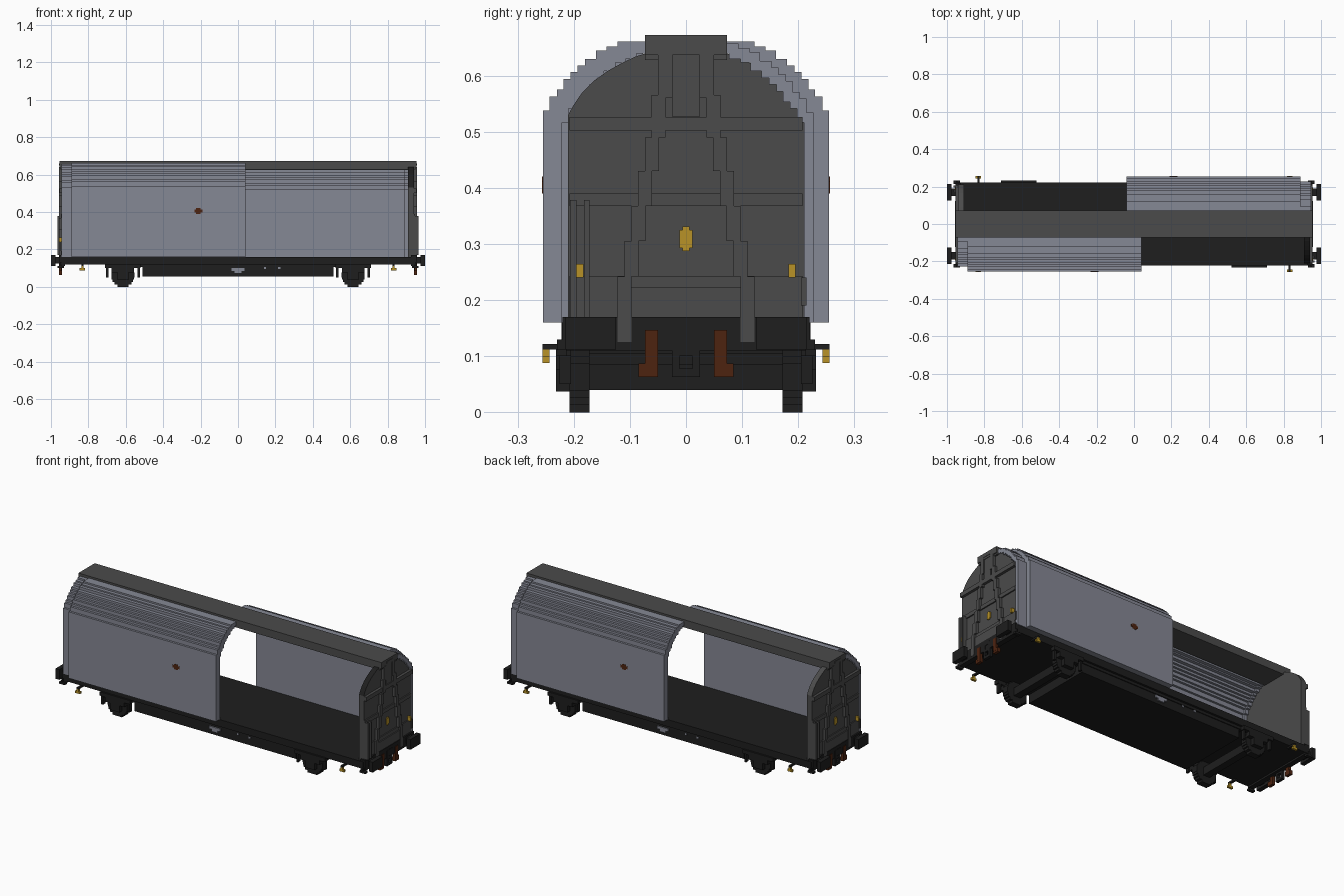
import bpy, bmesh, math
from mathutils import Matrix

if "Cube" in bpy.data.objects:
    bpy.data.objects.remove(bpy.data.objects["Cube"])


def material(name, rgb):
    m = bpy.data.materials.new(name)
    m.use_nodes = True
    m.diffuse_color = (*rgb, 1)
    m.node_tree.nodes["Principled BSDF"].inputs["Base Color"].default_value = (*rgb, 1)
    return m


SILVER = material("silver_blue", (0.235, 0.246, 0.297))
GREY = material("dark_grey", (0.07, 0.07, 0.07))
BLACK = material("black", (0.013, 0.013, 0.013))
YELLOW = material("yellow", (0.48, 0.29, 0.02))
BROWN = material("rust_brown", (0.075, 0.017, 0.005))
U = 0.0125  # step size of the blocky style


class Part:
    """Collects blocks and extruded profiles into one object."""

    def __init__(self, name, *mats):
        self.name, self.mats, self.bm = name, mats, bmesh.new()

    def box(self, x0, x1, y0, y1, z0, z1):
        m = Matrix.Translation(((x0 + x1) / 2, (y0 + y1) / 2, (z0 + z1) / 2))
        m = m @ Matrix.Diagonal((abs(x1 - x0), abs(y1 - y0), abs(z1 - z0), 1))
        bmesh.ops.create_cube(self.bm, size=1, matrix=m)

    def extrude(self, outline, x0, x1):
        face = self.bm.faces.new([self.bm.verts.new((x0, y, z)) for y, z in outline])
        # The starting face is kept, so the solid is closed at both ends
        out = bmesh.ops.extrude_face_region(self.bm, geom=[face], use_keep_orig=True)["geom"]
        verts = [v for v in out if isinstance(v, bmesh.types.BMVert)]
        bmesh.ops.translate(self.bm, verts=verts, vec=(x1 - x0, 0, 0))

    def copy(self, flip_x):
        """Adds a copy mirrored in y, and in x too for a half turn."""
        geom = self.bm.verts[:] + self.bm.edges[:] + self.bm.faces[:]
        for v in bmesh.ops.duplicate(self.bm, geom=geom)["geom"]:
            if isinstance(v, bmesh.types.BMVert):
                v.co.x *= -1 if flip_x else 1
                v.co.y *= -1

    def mirror_y(self):
        self.copy(False)

    def turn(self):
        self.copy(True)

    def done(self, rule=None):
        bmesh.ops.recalc_face_normals(self.bm, faces=self.bm.faces[:])
        if rule:
            for f in self.bm.faces:
                f.material_index = rule(f)
        mesh = bpy.data.meshes.new(self.name)
        self.bm.to_mesh(mesh)
        self.bm.free()
        for m in self.mats:
            mesh.materials.append(m)
        obj = bpy.data.objects.new(self.name, mesh)
        bpy.context.collection.objects.link(obj)


# Stepped arch of the sliding walls: (half width, top of step)
ARCH = [(.255, .538), (.243, .563), (.23, .575), (.218, .594), (.206, .606),
        (.193, .618), (.18, .63), (.16, .645), (.142, .652), (.122, .661)]


def stairs(dy, dz):
    pts, z_prev = [], .16
    for y, z in ARCH:
        pts += [(y - dy, z_prev), (y - dy, z - dz)]
        z_prev = z - dz
    return pts + [(.07, z_prev)]


def shell(dy0, dz0, dy1, dz1):
    return stairs(dy0, dz0) + stairs(dy1, dz1)[::-1]


# Sliding walls, one on each side at opposite ends
wall = Part("sliding_walls", SILVER)
wall.extrude(shell(0, 0, .034, .022), -.04, .89)
wall.extrude(shell(.028, .004, .045, .022), .89, .945)
wall.turn()
wall.done()

# Roof spine
roof = Part("roof_spine", GREY)
roof.box(-.95, .95, -.073, .073, .628, .672)
roof.done()

# End walls, arched, with dark top edges
end = Part("end_walls", GREY, BLACK)
half = [(.21, .16), (.21, .53), (.2, .548), (.185, .57), (.165, .59),
        (.14, .608), (.115, .622), (.09, .634), (.07, .64)]
end.extrude(half + [(-y, z) for y, z in half[::-1]], .91, .94)
end.turn()
end.done(lambda f: 1 if f.normal.z > .3 else 0)

# Raised stiffeners on the end walls
ribs = Part("end_stiffeners", GREY)
for y, z0, z1 in [(.037, .56, .64), (.049, .49, .565), (.061, .43, .49), (.073, .368, .43),
                  (.085, .305, .368), (.097, .242, .305), (.11, .125, .242)]:
    ribs.box(.938, .956, y - U, y + U, z0, z1)
ribs.mirror_y()
ribs.box(.938, .955, -.073, .073, .637, .672)
ribs.box(.938, .957, -.025, .025, .648, .66)
ribs.box(.938, .955, -.208, .208, .502, .526)
ribs.box(.938, .947, -.208, .208, .368, .39)
ribs.box(.938, .946, -.208, .208, .16, .243)
ribs.box(.938, .952, -.1, .1, .16, .222)
ribs.box(.938, .952, -.025, .025, .527, .637)
ribs.box(.938, .966, -.207, -.195, .17, .378)
ribs.box(.938, .966, -.182, -.172, .17, .378)
ribs.box(.938, .95, .205, .215, .19, .24)
ribs.turn()
ribs.done()

# Floor and underframe
frame = Part("floor_and_frame", BLACK)
frame.box(-.945, .945, -.222, .222, .12, .16)
frame.box(-.51, .51, -.205, .205, .055, .12)
frame.box(-.53, .53, -.21, .21, .105, .12)
for s in (-1, 1):
    frame.box(s * .925, s * .955, -.22, .22, .11, .17)
frame.done()

# Wheels built as stepped discs, with axles and axle boxes
wheels = Part("wheels_and_axles", BLACK)
R = .0625
for cx in (-.615, .615):
    for i in range(5):
        z0 = i * U
        w = math.sqrt(R * R - (R - z0 - U * .6) ** 2)
        for s in (-1, 1):
            wheels.box(cx - w, cx + w, s * .172, s * .208, z0, z0 + U)
            wheels.box(cx - w, cx + w, s * .172, s * .208, 2 * R - z0 - U, 2 * R - z0)
    wheels.box(cx - .02, cx + .02, -.18, .18, .04, .085)
    for s in (-1, 1):
        wheels.box(cx - .03, cx + .03, s * .205, s * .232, .037, .1)
        wheels.box(cx - .06, cx + .06, s * .205, s * .232, .075, .1)
        wheels.box(cx - .095, cx + .095, s * .205, s * .232, .1, .122)
        for t in (-1, 1):
            wheels.box(cx + t * .078, cx + t * .09, s * .205, s * .225, .05, .11)
wheels.done()

# Buffers, coupling and corner steps
buffers = Part("buffers_and_steps", BLACK)
buffers.box(.95, .98, .15, .19, .125, .16)
buffers.box(.975, 1, .125, .215, .112, .17)
buffers.box(.93, .965, .213, .232, .1, .112)
buffers.box(.945, .953, .216, .23, .1, .13)
buffers.box(.94, .957, .012, .025, .063, .15)
buffers.mirror_y()
for z in (.063, .1, .137):
    buffers.box(.94, .957, -.02, .02, z, z + .015)
buffers.turn()
buffers.done()

# Brake hoses
hoses = Part("brake_hoses", BROWN)
hoses.box(.943, .958, .05, .073, .075, .147)
hoses.box(.94, .957, .05, .085, .063, .087)
hoses.mirror_y()
hoses.turn()
hoses.done()

# Yellow levers on the sides, lamps and label on the ends
yellow = Part("levers_and_lamps", YELLOW)
yellow.box(.826, .838, .243, .256, .088, .112)
yellow.box(.818, .848, .243, .256, .088, .1)
yellow.box(.938, .958, .183, .195, .24, .264)
yellow.mirror_y()
yellow.box(.938, .946, -.012, .012, .293, .325)
yellow.box(.938, .946, -.006, .006, .287, .331)
yellow.turn()
yellow.done()
arms = Part("lever_arms", BLACK)
arms.box(.826, .838, .2, .256, .112, .122)
arms.mirror_y()
arms.turn()
arms.done()

# Wall handles and small frame plates
handles = Part("wall_handles", BROWN)
handles.box(.19, .233, .25, .2565, .398, .412)
handles.box(.2, .225, .25, .2565, .39, .42)
handles.turn()
handles.done()
plates = Part("frame_plates", SILVER)
plates.box(-.035, .035, .2, .212, .085, .1)
plates.box(-.02, .02, .2, .212, .073, .087)
for x in (-.145, -.22):
    plates.box(x - .006, x + .006, .2, .209, .095, .107)
plates.turn()
plates.done()
